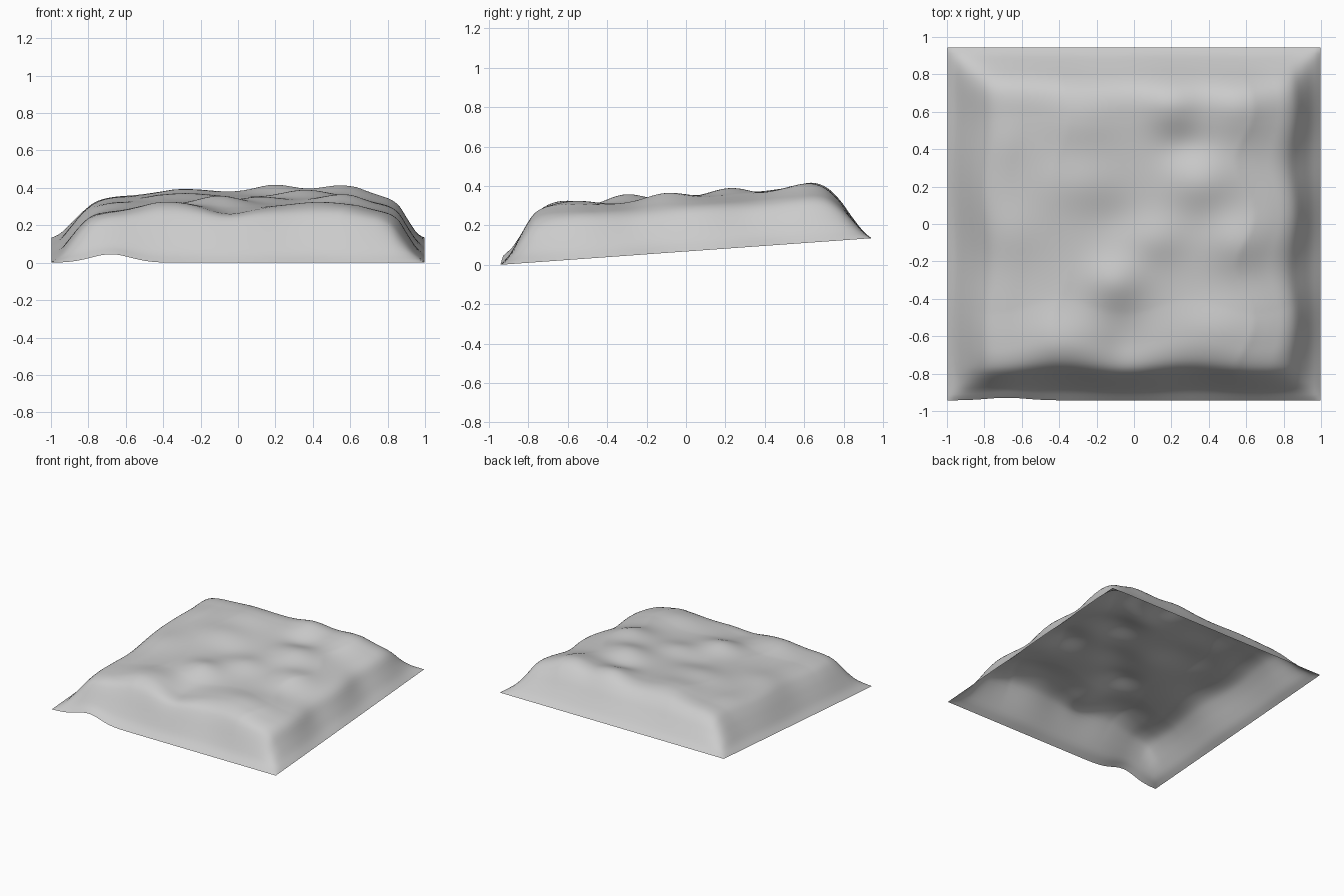
import bpy, bmesh
from math import exp, sin

HX, HY = 0.997, 0.943
HEIGHT, TILT = 0.262, 0.0715

# Rim profiles: (distance from the edge, fraction of plateau height)
LEFT = [(0, 0), (0.05, 0.14), (0.10, 0.36), (0.16, 0.62), (0.22, 0.81), (0.30, 0.90), (0.42, 0.94), (0.6, 1.0)]
RIGHT = [(0, 0), (0.05, 0.19), (0.10, 0.45), (0.15, 0.72), (0.20, 0.85), (0.27, 0.92), (0.4, 1.0)]
FRONT = [(0, 0), (0.05, 0.18), (0.09, 0.42), (0.14, 0.74), (0.18, 0.93), (0.24, 1.02), (0.33, 1.03), (0.5, 1.0)]
BACK = [(0, 0), (0.04, 0.13), (0.10, 0.42), (0.16, 0.72), (0.22, 0.91), (0.29, 0.99), (0.4, 1.0)]

# Soft mounds and hollows on the plateau: x, y, height, radius x, radius y
MOUNDS = [
    (0.20, 0.63, 0.042, 0.15, 0.14), (0.55, 0.62, 0.040, 0.16, 0.17),
    (0.36, 0.22, 0.044, 0.18, 0.15), (-0.28, 0.54, 0.024, 0.20, 0.16),
    (-0.28, 0.22, 0.024, 0.20, 0.15), (-0.10, -0.31, 0.050, 0.16, 0.14),
    (0.56, -0.10, 0.042, 0.17, 0.15), (-0.37, -0.62, 0.030, 0.19, 0.16),
    (0.45, -0.56, 0.028, 0.22, 0.16), (0.12, -0.08, 0.028, 0.16, 0.13),
    (-0.65, -0.05, 0.016, 0.16, 0.16), (-0.68, 0.45, 0.010, 0.14, 0.14),
    (-0.05, -0.66, -0.028, 0.13, 0.18), (0.27, 0.42, -0.018, 0.14, 0.10),
    (-0.10, 0.03, -0.010, 0.14, 0.12),
]


def profile(points, d):
    """Smooth (Catmull-Rom) interpolation along a rim profile."""
    if d >= points[-1][0]:
        return 1.0

    def slope(i):
        a, b = points[max(i - 1, 0)], points[min(i + 1, len(points) - 1)]
        return (b[1] - a[1]) / (b[0] - a[0])
    for i in range(len(points) - 1):
        (x0, y0), (x1, y1) = points[i], points[i + 1]
        if d <= x1:
            w = x1 - x0
            t = max(0.0, (d - x0) / w)
            return ((2*t**3 - 3*t*t + 1) * y0 + (t**3 - 2*t*t + t) * w * slope(i)
                    + (3*t*t - 2*t**3) * y1 + (t**3 - t*t) * w * slope(i + 1))


def gauss(d, r):
    return exp(-(d / r) ** 2)


def height(x, y):
    # gently wavering edges, blended so that the corners fall away softly
    rims = [profile(LEFT, (x + HX) * (1 + 0.08 * sin(8 * y))),
            profile(RIGHT, (HX - x) * (1 + 0.12 * sin(11 * y + 1))),
            profile(FRONT, (y + HY) * (1 + 0.08 * sin(9 * x + 2))),
            profile(BACK, (HY - y) * (1 + 0.03 * sin(8 * x)))]
    rim = 1 / (1 + sum(1 / max(r, 1e-5) - 1 for r in rims))
    bumps = sum(h * gauss(x - cx, rx) * gauss(y - cy, ry) for cx, cy, h, rx, ry in MOUNDS)
    return rim * (HEIGHT + bumps)


# Draped open sheet
bm = bmesh.new()
bmesh.ops.create_grid(bm, x_segments=120, y_segments=116, size=1.0)
for v in bm.verts:
    x, y = v.co.x * HX, v.co.y * HY
    # raised ripple in the front hem
    ripple = gauss(x + 0.68, 0.15) * gauss(y + HY, 0.10)
    z = height(x, y) + TILT * (y + HY) + 0.045 * ripple
    v.co = (x, y + 0.014 * ripple, z)
mesh = bpy.data.meshes.new("draped_sheet")
bm.to_mesh(mesh)
bm.free()
sheet = bpy.data.objects.new("draped_sheet", mesh)
bpy.context.collection.objects.link(sheet)
for p in mesh.polygons:
    p.use_smooth = True
